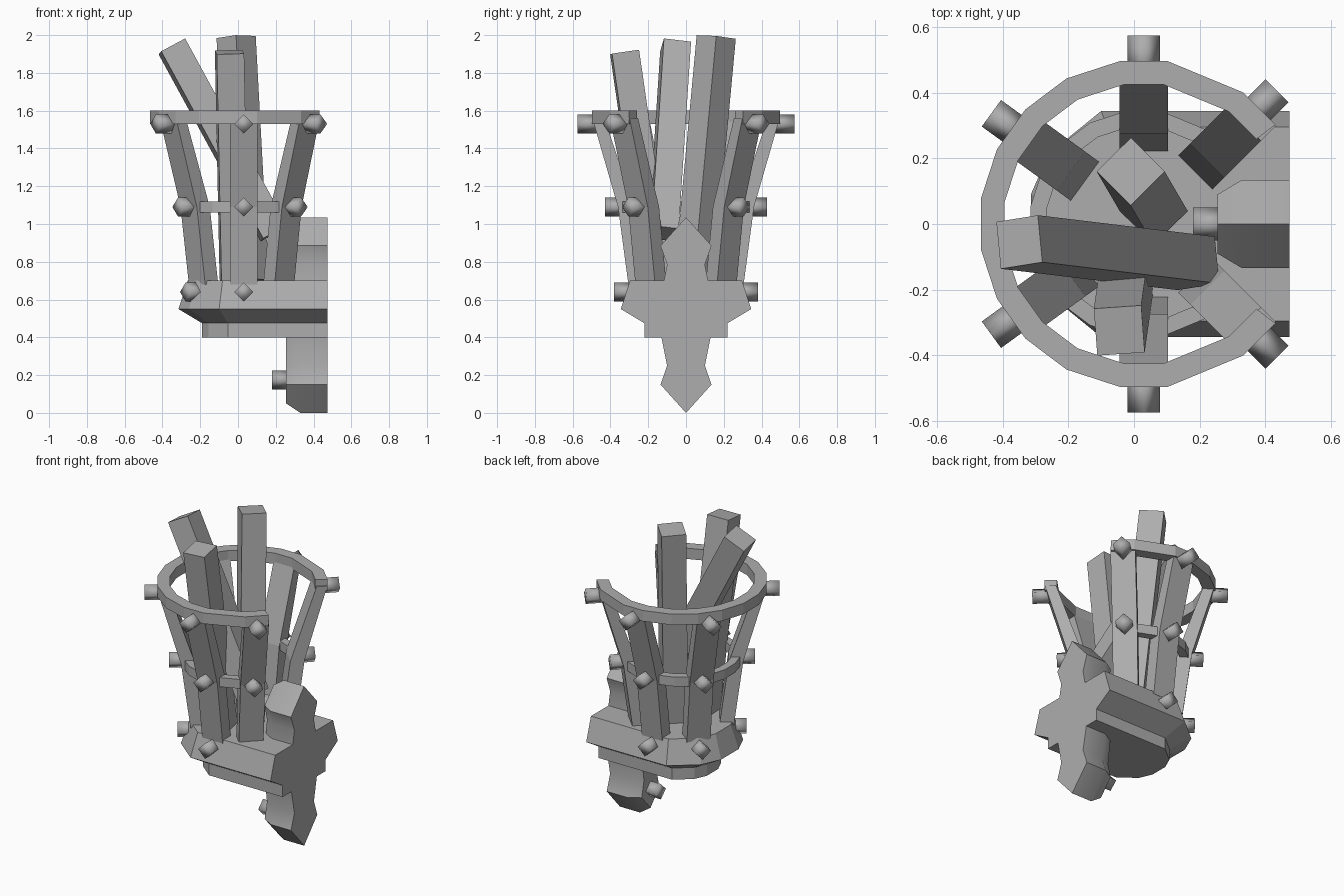
import bpy, bmesh
from math import sin, cos, radians
from mathutils import Vector, Matrix

cube = bpy.data.objects.get("Cube")
if cube:
    bpy.data.objects.remove(cube, do_unlink=True)

iron = bpy.data.materials.new("plain_grey")
iron.use_nodes = True
GREY = (0.42, 0.42, 0.42, 1)
iron.diffuse_color = GREY
iron.node_tree.nodes["Principled BSDF"].inputs["Base Color"].default_value = GREY

CX = 0.03  # centre of the basket


def loft(name, sections, smooth=None):
    """Join matching cross-sections into a capped solid."""
    bm = bmesh.new()
    loops = [[bm.verts.new(p) for p in s] for s in sections]
    n = len(loops[0])
    for a, b in zip(loops, loops[1:]):
        for i in range(n):
            j = (i + 1) % n
            bm.faces.new((a[i], a[j], b[j], b[i]))
    bm.faces.new(loops[0][::-1])
    bm.faces.new(loops[-1])
    bmesh.ops.recalc_face_normals(bm, faces=bm.faces)
    mesh = bpy.data.meshes.new(name)
    bm.to_mesh(mesh)
    bm.free()
    mesh.materials.append(iron)
    obj = bpy.data.objects.new(name, mesh)
    bpy.context.collection.objects.link(obj)
    if smooth:
        bpy.ops.object.select_all(action='DESELECT')
        obj.select_set(True)
        bpy.context.view_layer.objects.active = obj
        bpy.ops.object.shade_smooth_by_angle(angle=radians(smooth))
    return obj


def polar(angle, r, z, side=0):
    """Point at a radius around the basket, shifted sideways."""
    a = radians(angle)
    return Vector((CX + r * cos(a) - side * sin(a), r * sin(a) + side * cos(a), z))


def stud(name, angle, r0, r1, z):
    """Four-sided rivet pointing outwards."""
    s = 0.05
    diamond = [(s, 0), (0, s), (-s, 0), (0, -s)]
    loft(name, [[polar(angle, r, z + dz, d) for d, dz in diamond] for r in (r0, r1)], 95)


def hoop(name, r_in, r_out, z0, z1):
    """Band open towards the wall."""
    half = [37, 53, 82, 98, 118, 136, 153, 171]
    angles = half + [360 - a for a in reversed(half)]
    loft(name, [[polar(a, r_in, z0), polar(a, r_out, z0),
                 polar(a, r_out, z1), polar(a, r_in, z1)] for a in angles])


def log(name, bottom, top, size, twist):
    """Square timber between two points."""
    bottom, top = Vector(bottom), Vector(top)
    axis = (top - bottom).normalized()
    u = Vector((0, 1, 0)).cross(axis).normalized()
    v = axis.cross(u)
    turn = Matrix.Rotation(radians(twist), 3, axis)
    h = size / 2
    corners = [turn @ (u * a + v * b) for a, b in ((h, h), (-h, h), (-h, -h), (h, -h))]
    loft(name, [[p + c for c in corners] for p in (bottom, top)])


# Wall plate with pointed ends and a bevelled front
half = [(0.135, 0.15), (0.1, 0.25), (0.13, 0.4)]
half += [(y, 1.035 - z) for y, z in reversed(half)]


def plate_section(x, scale, tip):
    right = [(x, y * scale, z) for y, z in half]
    left = [(x, -y, z) for x, y, z in reversed(right)]
    return [(x, 0, tip)] + right + [(x, 0, 1.035 - tip)] + left


loft("wall_plate", [plate_section(0.255, 0.67, 0.05),
                    plate_section(0.33, 1, 0),
                    plate_section(0.475, 1, 0)], 35)

# Base shelf, flat against the wall
edge = [(-0.13, 0.345), (-0.29, 0.215), (-0.345, 0.09)]


def base_section(z, s):
    side = [(0.475, 0.345 * s, z)] + [(CX + x * s, y * s, z) for x, y in edge]
    return side + [(x, -y, z) for x, y, z in reversed(side)]


loft("base_shelf", [base_section(0.4, 0.64), base_section(0.475, 0.64),
                    base_section(0.55, 1), base_section(0.7, 0.86)])

# Basket hoops
hoop("top_hoop", 0.43, 0.503, 1.53, 1.6)
hoop("middle_hoop", 0.3, 0.35, 1.06, 1.12)

# Flared uprights and their rivets
W = 0.0735
for angle in (45, 90, 144, 216, 270, 315):
    stations = ((0.68, 0.22, 0.305), (1.09, 0.275, 0.36), (1.56, 0.432, 0.496))
    loft(f"upright_{angle}",
         [[polar(angle, a, z, -W), polar(angle, b, z, -W),
           polar(angle, b, z, W), polar(angle, a, z, W)] for z, a, b in stations])
    stud(f"top_rivet_{angle}", angle, 0.45, 0.575, 1.53)
    stud(f"middle_rivet_{angle}", angle, 0.31, 0.43, 1.09)
    if 45 < angle < 315:
        stud(f"base_rivet_{angle}", angle, 0.26, 0.38, 0.64)

# Rivets on the wall plate
for name, z in (("lower", 0.175), ("upper", 0.86)):
    stud(f"{name}_plate_rivet", 0, 0.15, 0.26, z)

# Firewood
log("front_log", (-0.02, -0.15, 0.7), (-0.045, -0.325, 1.91), 0.145, 4)
log("leaning_log", (0.19, -0.12, 0.95), (-0.35, -0.055, 1.94), 0.145, 8)
log("back_log", (0.06, 0.04, 0.7), (-0.01, 0.16, 1.99), 0.147, 45)
